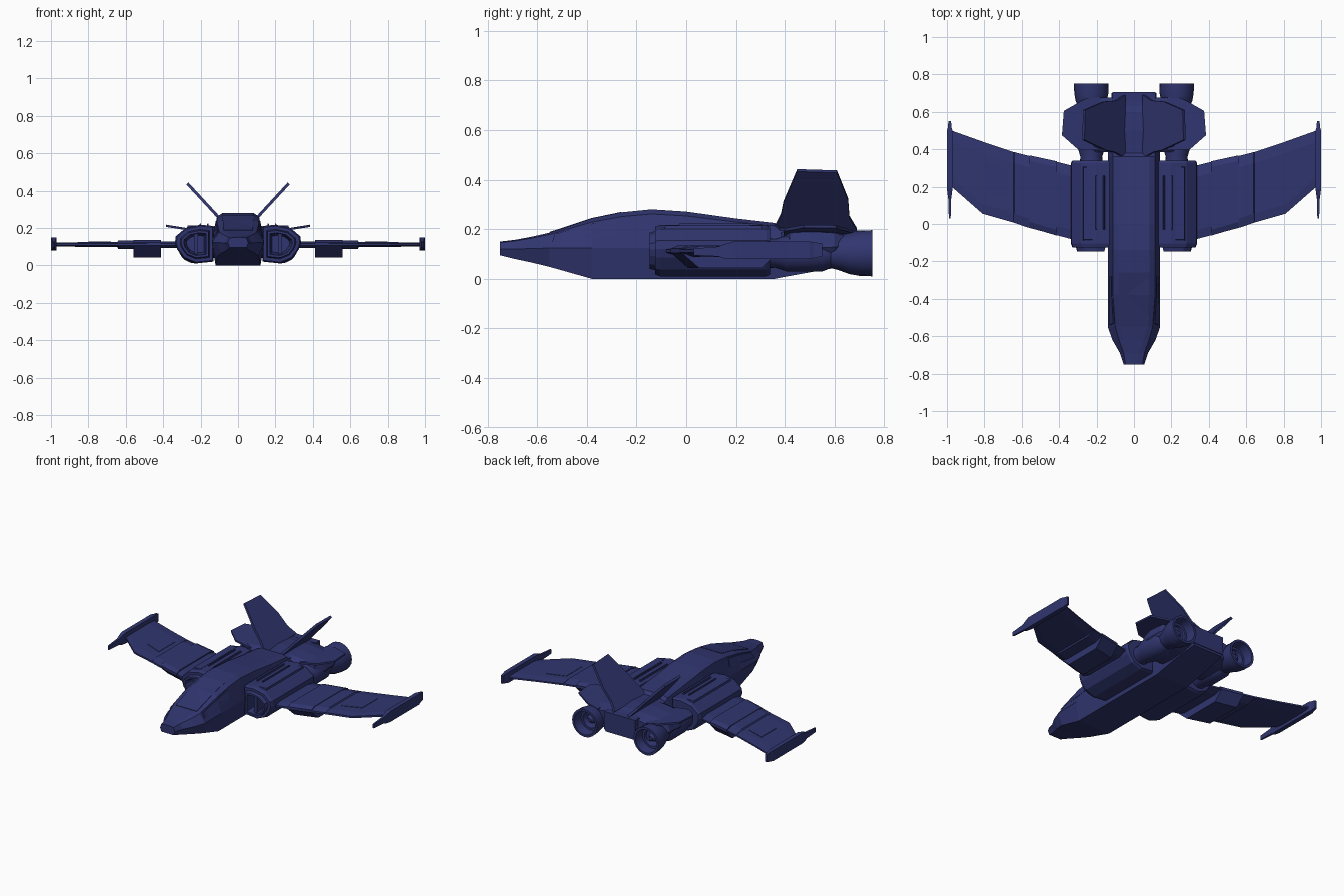
import bpy, bmesh, math
from mathutils import Vector

navy = bpy.data.materials.new("navy_paint")
navy.diffuse_color = (0.030, 0.036, 0.16, 1)


def finish(name, bm, mirror=False, smooth=False):
    bmesh.ops.recalc_face_normals(bm, faces=bm.faces)
    me = bpy.data.meshes.new(name)
    bm.to_mesh(me)
    bm.free()
    ob = bpy.data.objects.new(name, me)
    bpy.context.collection.objects.link(ob)
    me.materials.append(navy)
    if mirror:
        ob.modifiers.new("Mirror", 'MIRROR')
    if smooth:
        bpy.ops.object.select_all(action='DESELECT')
        ob.select_set(True)
        bpy.context.view_layer.objects.active = ob
        bpy.ops.object.shade_smooth_by_angle(angle=math.radians(30))
    return ob


def loft(name, rings, mirror=False, smooth=False):
    """Skin a list of equal-length point rings and cap both ends."""
    bm = bmesh.new()
    rows = [[bm.verts.new(p) for p in r] for r in rings]
    n = len(rows[0])
    for a, b in zip(rows, rows[1:]):
        for i in range(n):
            j = (i + 1) % n
            bm.faces.new((a[i], a[j], b[j], b[i]))
    bm.faces.new(rows[0])
    bm.faces.new(rows[-1])
    return finish(name, bm, mirror, smooth)


def plate(name, pts, offset, mirror=True):
    """Flat panel: outline pushed to both sides by offset."""
    o = Vector(offset)
    return loft(name, [[Vector(p) - o for p in pts], [Vector(p) + o for p in pts]], mirror)


def box(name, x, y, z, mirror=True, inset=0.0):
    """Box from ranges, top optionally inset."""
    def ring(h, i):
        return [(x[0] + i, y[0] + i, h), (x[1] - i, y[0] + i, h),
                (x[1] - i, y[1] - i, h), (x[0] + i, y[1] - i, h)]
    return loft(name, [ring(z[0], 0), ring(z[1], inset)], mirror)


# Fuselage stations: y, bottom z, waterline z, top z, half widths at those levels
stations = [
    (-.75, .095, .12, .150, .045, .055, .045), (-.69, .080, .12, .157, .060, .075, .055),
    (-.62, .065, .122, .17, .090, .115, .080), (-.55, .048, .124, .186, .11, .14, .10),
    (-.38, 0, .125, .243, .12, .14, .112), (-.26, 0, .125, .268, .12, .14, .112),
    (-.14, 0, .125, .280, .12, .14, .112), (0, 0, .125, .271, .12, .14, .112),
    (.20, 0, .125, .243, .12, .14, .112), (.36, 0, .125, .225, .12, .14, .112),
    (.38, .004, .125, .205, .12, .14, .112), (.55, .035, .12, .205, .12, .13, .11),
    (.70, .060, .12, .190, .11, .12, .11)]


def hull_ring(y, zb, zm, zt, wb, wm, wt):
    h = (zt - zm) * .12
    right = [(wb, y, zb), (wm, y, zm), (wt, y, zt - h), (wt - .03, y, zt)]
    return right + [(-a, b, c) for a, b, c in reversed(right)]


loft("fuselage", [hull_ring(*s) for s in stations])

# Canopy: raised side windows and roof panel
plate("canopy_side_window", [(.129, -.54, .148), (.127, -.28, .182), (.116, -.28, .238),
                             (.117, -.38, .222), (.108, -.53, .180)], (.003, 0, 0))
plate("canopy_roof", [(-.078, -.55, .187), (.078, -.55, .187), (.082, -.38, .243),
                      (.082, -.26, .268), (-.082, -.26, .268), (-.082, -.38, .243)],
      (0, 0, .002), False)

# Shoulder nacelles with recessed intakes
nac = [(.13, .02), (.225, .01), (.29, .037), (.325, .085), (.337, .12),
       (.333, .155), (.28, .20), (.20, .217), (.13, .21)]


def nac_ring(y, s, cx=.225, cz=.113):
    return [(cx + (x - cx) * s, y, cz + (z - cz) * s) for x, z in nac]


loft("nacelle", [nac_ring(*r) for r in [
    (.34, .93), (.325, 1), (-.105, 1), (-.125, .93), (-.125, .76),
    (-.148, .70), (-.148, .58), (-.06, .45)]], True)
for x in (.155, .195):
    box("nacelle_ridge", (x, x + .012), (-.03, .26), (.205, .224), inset=.003)
box("nacelle_top_panel", (.215, .275), (-.09, .31), (.19, .214), inset=.006)
box("intake_splitter", (.215, .235), (-.135, -.06), (.06, .17))

# Wings: x, leading y, trailing y, bottom z, top z
def wing_ring(x, le, te, zb, zt):
    zm = .112
    return [(x, le, zm - .006), (x, le, zm + .006), (x, le + .05, zt), (x, te - .06, zt),
            (x, te, zm + .005), (x, te, zm - .005), (x, te - .06, zb), (x, le + .05, zb)]


loft("wing", [wing_ring(*s) for s in [
    (.30, -.09, .305, .092, .128), (.42, -.058, .335, .092, .128),
    (.57, -.018, .367, .088, .132), (.64, .006, .385, .088, .132),
    (.645, .008, .386, .098, .125), (.81, .055, .441, .099, .124),
    (.975, .20, .50, .100, .122)]], True)

# Thick mid-wing section hanging below
loft("wing_underblock", [[(x, le, .105), (x, le, .122), (x, le + .03, .135), (x, te - .03, .135),
                          (x, te, .122), (x, te, .105), (x, te - .06, .043), (x, le + .07, .043)]
                         for x, le, te in ((.413, -.062, .336), (.560, -.018, .368))], True)
plate("wing_panel", [(.68, .13, .123), (.80, .18, .123), (.80, .34, .123), (.68, .30, .123)],
      (0, 0, .004))

# Wing tip rails with pointed ends
def tip_ring(y, w, z0, z1):
    return [(.985 - w, y, z0), (.985 + w, y, z0), (.985 + w, y, z1), (.985 - w, y, z1)]


loft("wingtip_rail", [tip_ring(*s) for s in [
    (.03, .005, .095, .122), (.13, .007, .090, .130), (.15, .010, .083, .138),
    (.19, .015, .080, .150), (.50, .015, .080, .150), (.515, .010, .083, .148),
    (.55, .007, .09, .142)]], True)

# Rear deck over the engines
def deck_ring(y, w, zb, zt):
    right = [(w - .05, y, zb), (w, y, (zb + zt) / 2), (w - .02, y, zt - .02), (.12, y, zt)]
    return right + [(-a, b, c) for a, b, c in reversed(right)]


loft("rear_deck", [deck_ring(*s) for s in [
    (.385, .22, .07, .185), (.42, .29, .045, .205), (.50, .305, .04, .21),
    (.60, .30, .05, .205), (.675, .25, .07, .185)]])
box("tail_plate", (-.115, .115), (.66, .705), (.075, .195), False)

# Stabilisers, rising slightly to the tips
plate("stabiliser", [(x, y, .185 + (x - .22) * .16) for x, y in [
    (.18, .395), (.30, .40), (.385, .475), (.375, .605), (.26, .67), (.18, .68)]],
    (0, 0, .006))

# V tail fins, drawn as (y, z) and canted outwards
plate("tail_fin", [(.07 + (z - .22) * .92, y, z) for y, z in [
    (.355, .20), (.385, .26), (.395, .31), (.45, .438), (.61, .433),
    (.655, .32), (.66, .25), (.69, .20)]], (.006, 0, -.005))

# Engines: revolved profile (y, radius) with a hollow nozzle
def circle(y, r, n=20):
    return [(.228 + r * math.cos(2 * math.pi * i / n), y,
             .103 + r * math.sin(2 * math.pi * i / n)) for i in range(n)]


loft("engine", [circle(*s) for s in [
    (.30, .065), (.36, .058), (.41, .074), (.55, .074), (.585, .060), (.61, .066),
    (.66, .084), (.70, .091), (.752, .093), (.752, .078), (.69, .070), (.69, .055),
    (.64, .045)]], True, True)
loft("engine_core", [circle(.63, .03), circle(.68, .028), circle(.70, .012)], True, True)
